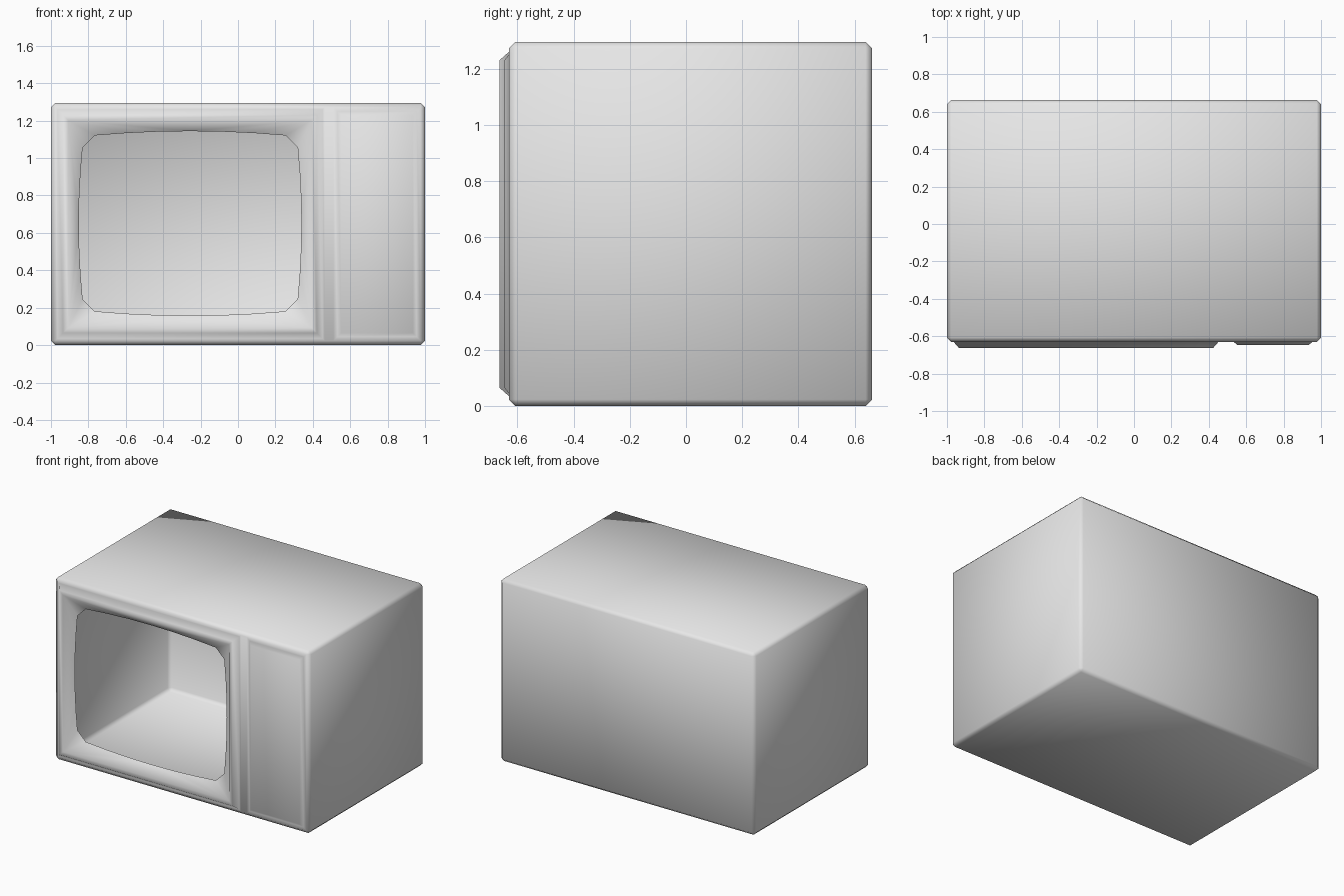
import bpy
import bmesh
from mathutils import Vector

default_cube = bpy.data.objects.get("Cube")
if default_cube:
    bpy.data.objects.remove(default_cube, do_unlink=True)

# Overall sizes
DEPTH, HEIGHT = 1.292, 1.295
FRONT, BEVEL = -0.63, 0.023
BEZEL_SPLIT, PANEL_SPLIT = 0.464, 0.51
OPENING_Y, CENTRE_X, CENTRE_Z = -0.61, -0.256, 0.651

grey = bpy.data.materials.new("plain_grey")
grey.use_nodes = True
grey.diffuse_color = (0.8, 0.8, 0.8, 1)
grey.node_tree.nodes["Principled BSDF"].inputs["Base Color"].default_value = (0.8, 0.8, 0.8, 1)


def front_faces(bm):
    """Flat front faces, sorted from the screen side to the panel side."""
    bm.normal_update()
    faces = [f for f in bm.faces if f.normal.y < -0.99]
    return sorted(faces, key=lambda f: f.calc_center_median().x)


def split(bm, face, x):
    geom = [face] + list(face.edges) + list(face.verts)
    bmesh.ops.bisect_plane(bm, geom=geom, plane_co=(x, 0, 0), plane_no=(1, 0, 0))


def inset(bm, face, thickness, depth=0):
    bmesh.ops.inset_individual(bm, faces=[face], thickness=thickness,
                               depth=depth, use_even_offset=True)


# Cabinet: a thin shell with chamfered edges
bm = bmesh.new()
bmesh.ops.create_cube(bm, size=1)
for v in bm.verts:
    v.co = Vector((v.co.x * 2, (v.co.y + 0.5) * DEPTH + FRONT, (v.co.z + 0.5) * HEIGHT))
bmesh.ops.bevel(bm, geom=list(bm.edges), offset=BEVEL, segments=1,
                affect='EDGES', profile=0.5)

# Divide the front into screen, divider and control panel areas
split(bm, front_faces(bm)[0], BEZEL_SPLIT)
split(bm, front_faces(bm)[-1], PANEL_SPLIT)
screen, divider, panel = front_faces(bm)

# Raised control panel
inset(bm, panel, 0.022)
inset(bm, panel, 0.02, 0.016)

# Raised screen frame
inset(bm, screen, 0.012)
inset(bm, screen, 0.03, 0.034)
inset(bm, screen, 0.027)

# Bulging screen opening, one point list per side
corners = list(screen.verts)
rim_z = sorted(v.co.z for v in corners)
rim_x = sorted(v.co.x for v in corners)
bmesh.ops.delete(bm, geom=[screen], context='FACES_ONLY')


def corner(sx, sz):
    x = rim_x[-1] if sx > 0 else rim_x[0]
    z = rim_z[-1] if sz > 0 else rim_z[0]
    return min(corners, key=lambda v: abs(v.co.x - x) + abs(v.co.z - z))


def add_face(verts):
    face = bm.faces.new(verts)
    face.normal_update()
    if face.normal.y > 0:
        face.normal_flip()


def side_points(dx, dz):
    """Opening points along the side facing (dx, dz), in turning order."""
    half_length, edge, bulge = (0.405, 0.575, 0.02) if dx else (0.51, 0.47, 0.023)
    points = []
    for i in range(7):
        t = i / 3 - 1
        out = edge + bulge * (1 - t * t)
        along = t * half_length
        points.append(bm.verts.new((CENTRE_X + dx * out - dz * along, OPENING_Y,
                                    CENTRE_Z + dz * out + dx * along)))
    return points


# Sloping surround between frame and opening
directions = [(1, 0), (0, 1), (-1, 0), (0, -1)]
sides = [side_points(*d) for d in directions]
for i, (dx, dz) in enumerate(directions):
    start = corner(dx + dz, dz - dx)
    end = corner(dx - dz, dz + dx)
    pts = sides[i]
    add_face([start, pts[0], pts[1], pts[2], pts[3]])
    add_face([start, pts[3], end])
    add_face([end, pts[3], pts[4], pts[5], pts[6]])
    add_face([end, pts[6], sides[(i + 1) % 4][0]])

for f in bm.faces:
    f.smooth = True
mesh = bpy.data.meshes.new("television_cabinet")
bm.to_mesh(mesh)
bm.free()
mesh.materials.append(grey)
cabinet = bpy.data.objects.new("television_cabinet", mesh)
bpy.context.collection.objects.link(cabinet)
